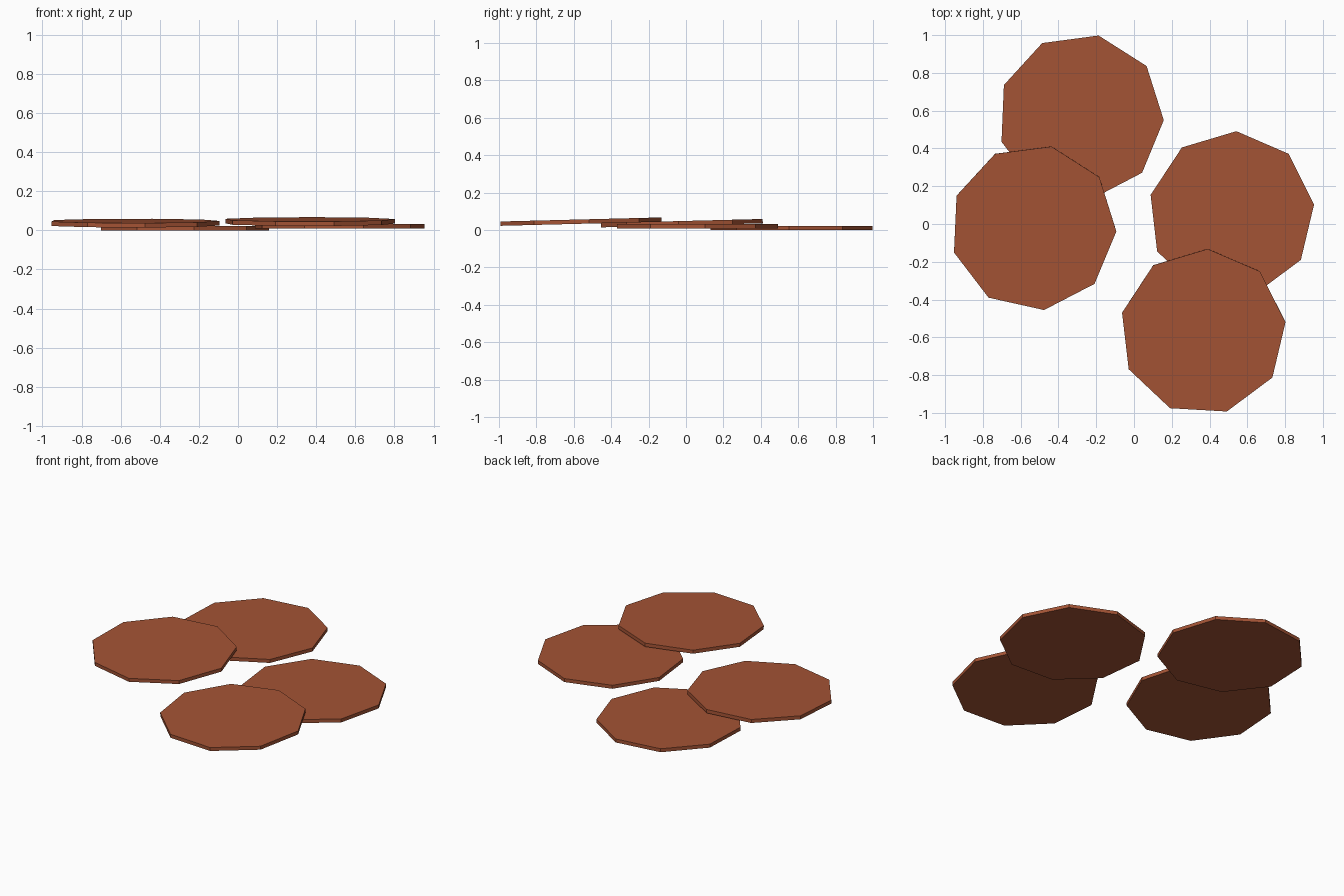
import bpy, bmesh
from math import radians
from mathutils import Matrix

cube = bpy.data.objects.get("Cube")
if cube:
    bpy.data.objects.remove(cube, do_unlink=True)

# Single reddish brown colour
colour = (0.37, 0.087, 0.035, 1.0)
brown = bpy.data.materials.new("reddish_brown")
brown.use_nodes = True
brown.diffuse_color = colour
bsdf = next(n for n in brown.node_tree.nodes if n.type == "BSDF_PRINCIPLED")
bsdf.inputs["Base Color"].default_value = colour

SIDES, RADIUS, THICKNESS = 9, 0.44, 0.023


def disc(name, centre, corner_angle, tilt=0.0):
    """Thin nine-sided disc with one corner at corner_angle, raised at the back by tilt."""
    # The primitive's first corner lies on +y, so turn it back by a quarter
    place = (Matrix.Translation(centre)
             @ Matrix.Rotation(radians(tilt), 4, "X")
             @ Matrix.Rotation(radians(corner_angle - 90), 4, "Z"))
    bm = bmesh.new()
    bmesh.ops.create_cone(bm, cap_ends=True, segments=SIDES, radius1=RADIUS,
                          radius2=RADIUS, depth=THICKNESS, matrix=place)
    mesh = bpy.data.meshes.new(name)
    bm.to_mesh(mesh)
    bm.free()
    mesh.materials.append(brown)
    bpy.context.collection.objects.link(bpy.data.objects.new(name, mesh))


# Lower discs lie flat
disc("back_lower_disc", (-0.282, 0.568, 0.0115), -2.4)
disc("left_lower_disc", (0.516, 0.052, 0.0205), 6.6)

# Upper discs lean on the lower ones
disc("right_upper_disc", (-0.533, -0.019, 0.037), -2.6, 1.45)
disc("front_upper_disc", (0.365, -0.571, 0.045), 6.7, 1.45)
